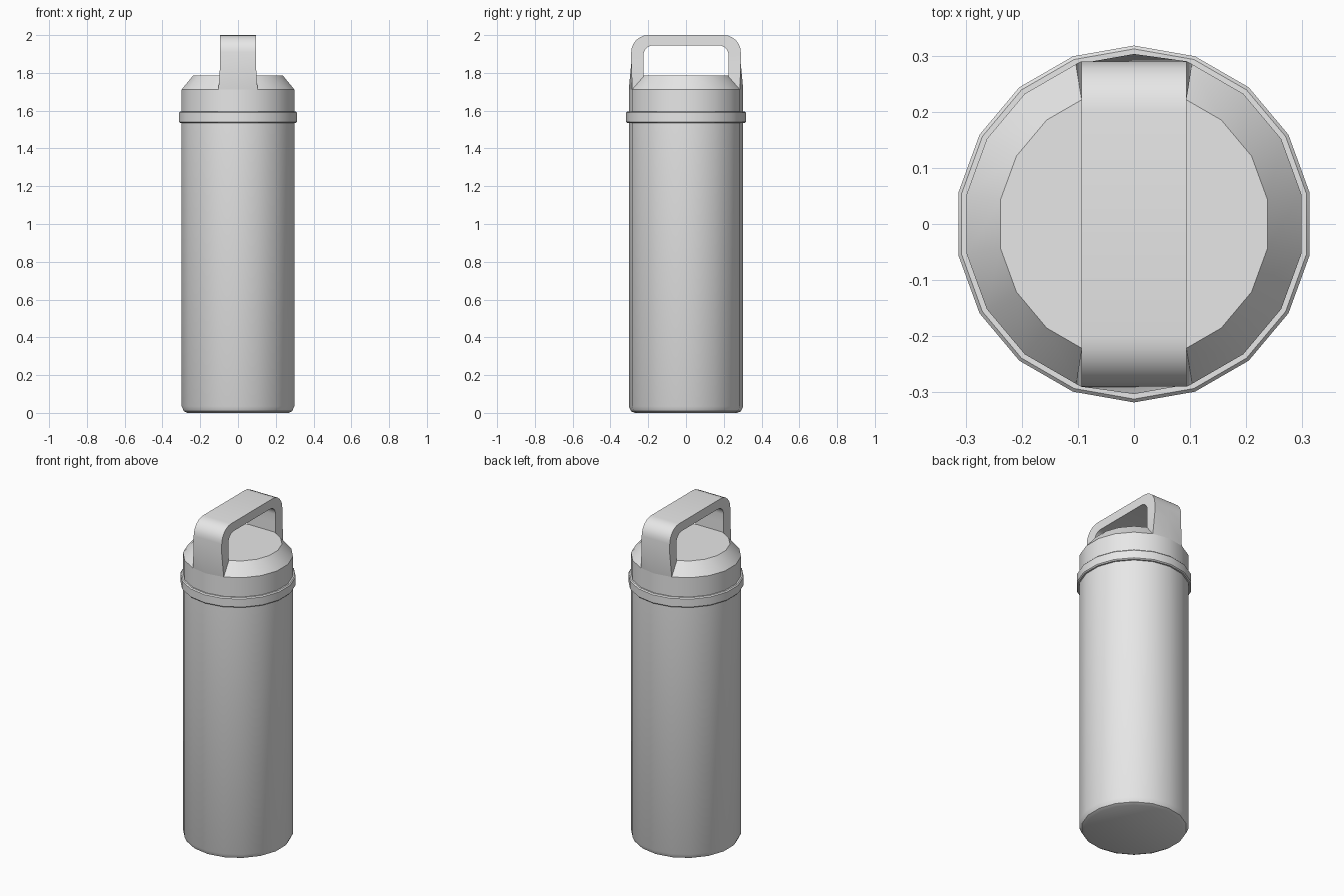
import bpy
import bmesh
from math import sin, cos, pi, radians

cube = bpy.data.objects.get("Cube")
if cube:
    bpy.data.objects.remove(cube, do_unlink=True)

SIDES = 18
RIM = 0.303          # radius shared by the body and the lid
RIM_Z = 1.712        # height where the lid starts to slope inwards

grey = bpy.data.materials.new("plain_grey")
grey.use_nodes = True
grey.diffuse_color = (0.8, 0.8, 0.8, 1)
grey.node_tree.nodes["Principled BSDF"].inputs["Base Color"].default_value = (0.8, 0.8, 0.8, 1)


def loft(name, rings, smooth_angle=30):
    """Skin a list of closed rings and cap both ends."""
    bm = bmesh.new()
    rows = [[bm.verts.new(p) for p in ring] for ring in rings]
    count = len(rows[0])
    for a, b in zip(rows, rows[1:]):
        for i in range(count):
            j = (i + 1) % count
            bm.faces.new((a[i], a[j], b[j], b[i]))
    bm.faces.new(rows[0][::-1])
    bm.faces.new(rows[-1])
    bmesh.ops.recalc_face_normals(bm, faces=bm.faces)
    mesh = bpy.data.meshes.new(name)
    bm.to_mesh(mesh)
    bm.free()
    mesh.materials.append(grey)
    obj = bpy.data.objects.new(name, mesh)
    bpy.context.collection.objects.link(obj)
    bpy.ops.object.select_all(action='DESELECT')
    obj.select_set(True)
    bpy.context.view_layer.objects.active = obj
    bpy.ops.object.shade_smooth_by_angle(angle=radians(smooth_angle))
    return obj


def lathe(name, profile):
    """Turn a (radius, height) profile around z, with a corner on the y axis."""
    turns = [2 * pi * i / SIDES for i in range(SIDES)]
    return loft(name, [[(r * sin(t), r * cos(t), z) for t in turns] for r, z in profile])


# Bottle body with a rounded foot
lathe("bottle_body", [(0.272, 0), (0.291, 0.009), (RIM, 0.035), (RIM, 1.56)])

# Collar ring
lathe("collar_ring", [(0.312, 1.535), (0.318, 1.541), (0.318, 1.589), (0.312, 1.595)])

# Lid with a sloping shoulder
lathe("lid", [(RIM, 1.57), (RIM, RIM_Z), (0.242, 1.785)])

# Carry handle: five-point sections that follow a rounded arch
HALF = 0.094
OUT_Y, IN_Y = 0.29, 0.225
OUT_R, IN_R = 0.09, 0.052
OUT_TOP, IN_TOP = 2.0, 1.946


def section(out_side, out_mid, inner, half_out=HALF):
    (oy, oz), (my, mz), (iy, iz) = out_side, out_mid, inner
    return [(-half_out, oy, oz), (0, my, mz), (half_out, oy, oz),
            (HALF, iy, iz), (-HALF, iy, iz)]


corner = 2 * pi / SIDES
rim_x, rim_y = RIM * sin(corner), RIM * cos(corner)
half_arch = [
    # Root hidden inside the lid
    section((0.27, 1.64), (0.28, 1.64), (IN_Y, 1.7)),
    # Flared foot that meets the lid rim
    section((rim_y, RIM_Z), (RIM, RIM_Z), (IN_Y, 1.782), rim_x),
    # Straight leg
    section((OUT_Y, 1.85), (OUT_Y, 1.85), (IN_Y, 1.85)),
]
STEPS = 6
for k in range(STEPS + 1):
    t = pi / 2 * k / STEPS
    outer = (OUT_Y - OUT_R + OUT_R * cos(t), OUT_TOP - OUT_R + OUT_R * sin(t))
    inner = (IN_Y - IN_R + IN_R * cos(t), IN_TOP - IN_R + IN_R * sin(t))
    half_arch.append(section(outer, outer, inner))

other_half = [[(x, -y, z) for x, y, z in ring] for ring in reversed(half_arch)]
loft("carry_handle", half_arch + other_half)
